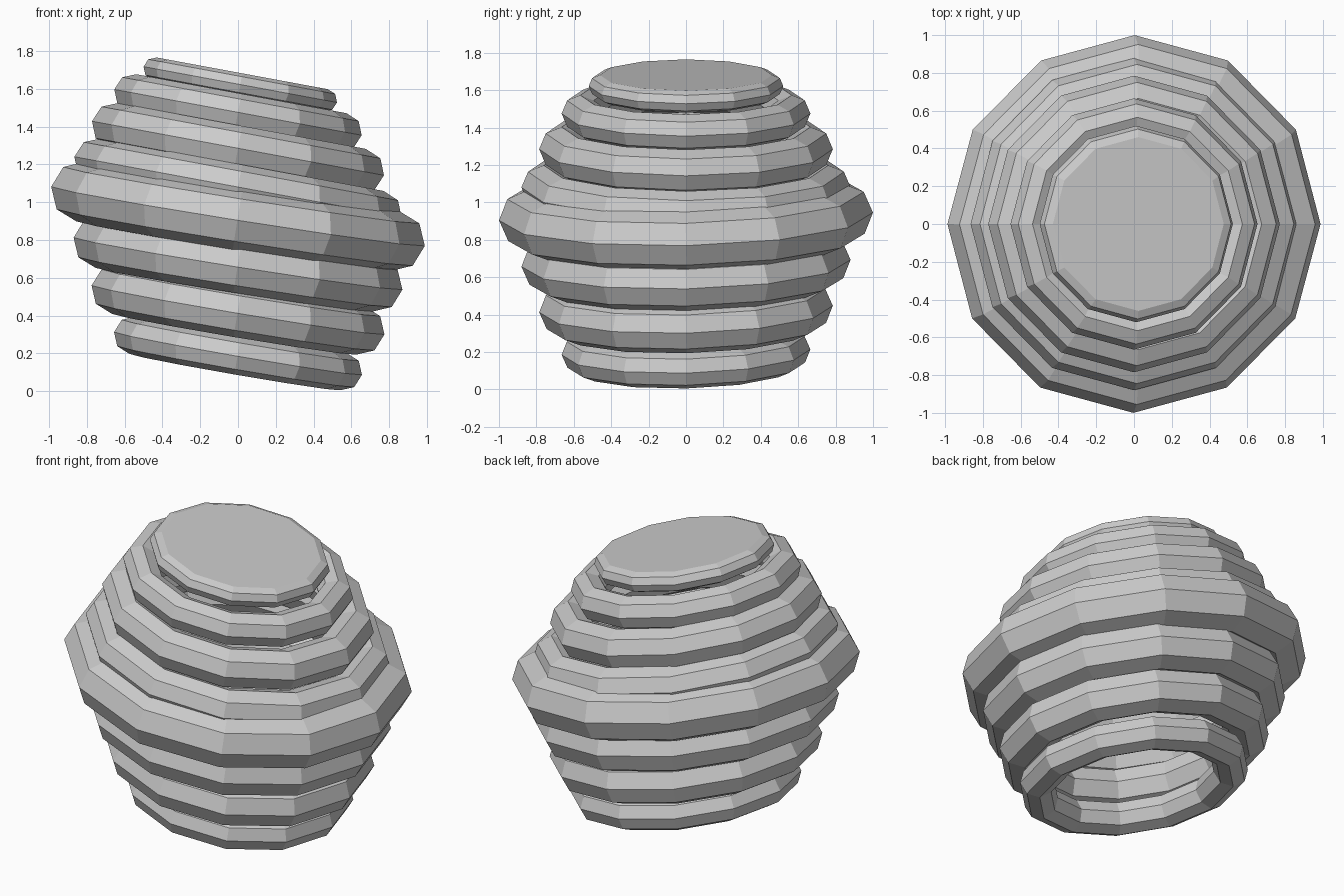
import bpy
from math import radians

if "Cube" in bpy.data.objects:
    bpy.data.objects.remove(bpy.data.objects["Cube"])

# Hive rings from bottom to top: outer radius, tube radius, height, tilt about x, tilt about y
rings = [
    (0.665, 0.10, 0.20, 1.3, 9.8),
    (0.785, 0.13, 0.43, 1.3, 9.5),
    (0.88, 0.14, 0.675, 1.2, 9.0),
    (1.00, 0.16, 0.925, 1.2, 9.0),
    (0.88, 0.12, 1.08, 0.0, 10.5),
    (0.785, 0.12, 1.285, 0.0, 10.5),
    (0.665, 0.10, 1.475, 0.0, 10.5),
    (0.52, 0.06, 1.622, 0.0, 10.5),
]


def add_ring(index, outer, tube, z, tilt_x, tilt_y):
    bpy.ops.mesh.primitive_torus_add(
        major_segments=12, minor_segments=8,
        major_radius=outer - tube, minor_radius=tube,
        location=(0.012 if index == 8 else 0.0, 0, z),
        rotation=(radians(tilt_x), radians(tilt_y), 0))
    ring = bpy.context.object
    ring.name = f"hive_ring_{index}"
    return ring


for i, spec in enumerate(rings, 1):
    top_ring = add_ring(i, *spec)

# Flat lid closing the top ring
outer, tube = rings[-1][:2]
bpy.ops.mesh.primitive_circle_add(vertices=12, radius=outer - tube, fill_type='NGON')
lid = bpy.context.object
lid.name = "hive_lid"
for v in lid.data.vertices:
    v.co.z = tube
lid.location = top_ring.location
lid.rotation_euler = top_ring.rotation_euler
